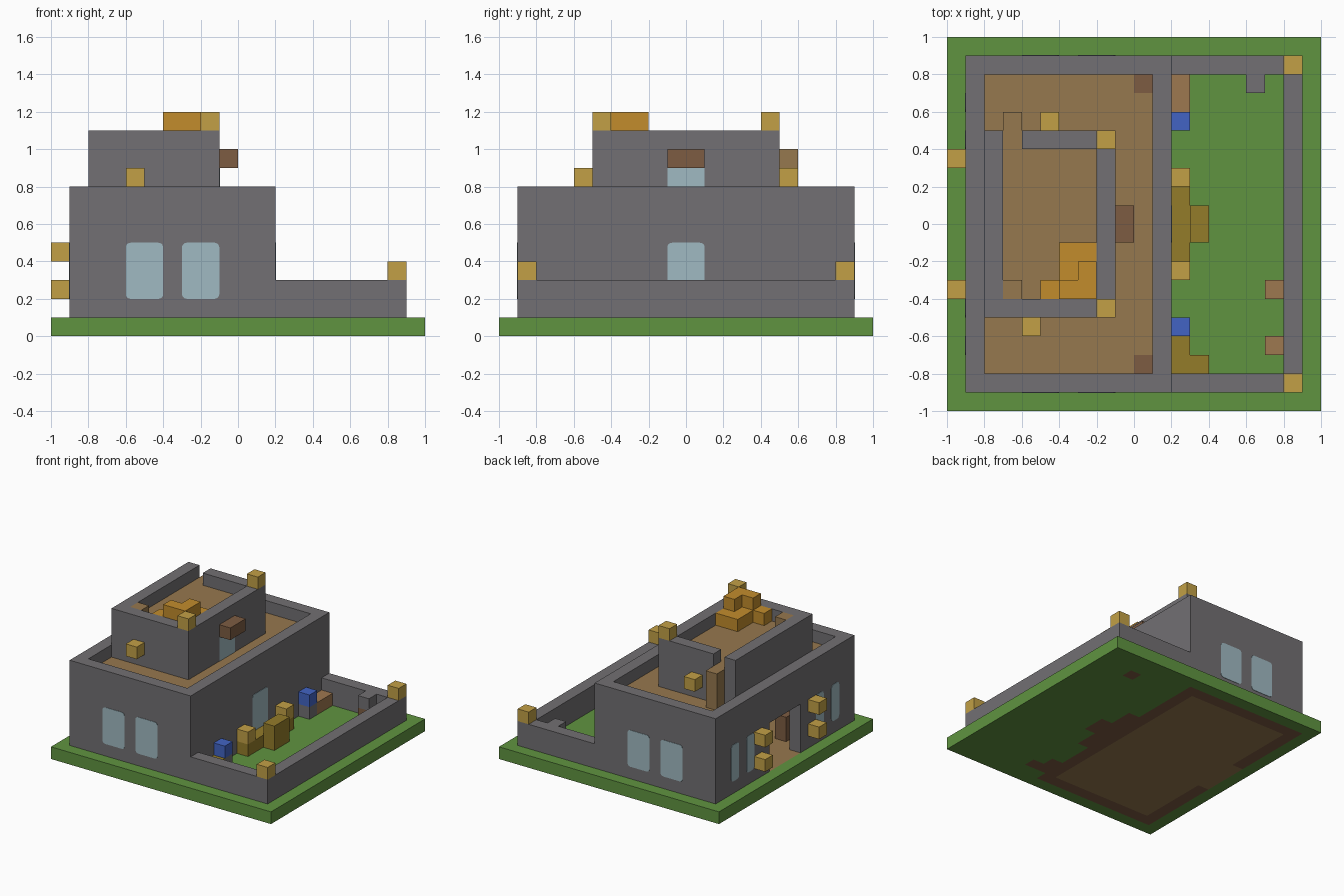
import bpy, bmesh

cube = bpy.data.objects.get("Cube")
if cube:
    bpy.data.objects.remove(cube, do_unlink=True)


def material(name, rgb):
    linear = [(c / 255 / 12.92) if c < 11 else ((c / 255 + 0.055) / 1.055) ** 2.4 for c in rgb]
    m = bpy.data.materials.new(name)
    m.use_nodes = True
    m.diffuse_color = (*linear, 1)
    m.node_tree.nodes["Principled BSDF"].inputs["Base Color"].default_value = (*linear, 1)
    return m


GRASS = material("grass green", (96, 148, 64))
STONE = material("stone grey", (114, 112, 115))
PLANK = material("plank brown", (150, 120, 78))
DARK = material("dark brown", (125, 92, 66))
LAMP = material("lamp gold", (194, 160, 70))
STRAW = material("straw orange", (194, 140, 44))
OLIVE = material("hay olive", (148, 124, 42))
GLASS = material("pale glass", (160, 186, 194))
BLUE = material("blue", (66, 100, 196))
TAN = material("tan wood", (158, 120, 80))


def finish(name, bm, *mats):
    bmesh.ops.recalc_face_normals(bm, faces=bm.faces)
    mesh = bpy.data.meshes.new(name)
    bm.to_mesh(mesh)
    bm.free()
    for m in mats:
        mesh.materials.append(m)
    ob = bpy.data.objects.new(name, mesh)
    bpy.context.collection.objects.link(ob)


def box(name, mat, x, y, z, round_axis=None):
    """Box from (min, max) ranges; round_axis rounds the edges along that axis."""
    bm = bmesh.new()
    bmesh.ops.create_cube(bm, size=1)
    for v in bm.verts:
        v.co = [a + (b - a) * (c + 0.5) for (a, b), c in zip((x, y, z), v.co)]
    if round_axis is not None:
        edges = [e for e in bm.edges
                 if abs((e.verts[0].co - e.verts[1].co).normalized()[round_axis]) > 0.9]
        bmesh.ops.bevel(bm, geom=edges, offset=0.025, segments=3, profile=0.5, affect='EDGES')
    finish(name, bm, mat)


def block(name, mat, x, y, z):
    """Single cube given by its lowest corner."""
    box(name, mat, (x, x + 0.1), (y, y + 0.1), (z, z + 0.1))


# Ground slab: plank floor inside the house, dark soil under walls and props
def inside(x, y):
    return (-0.8 < x < 0.1 and abs(y) < 0.8) or (-0.9 < x < -0.8 and abs(y) < 0.2)


def soil(x, y):
    house = -0.9 < x < 0.2 and abs(y) < 0.9
    hay = 0.2 < x < 0.3 and (abs(y) < 0.3 or -0.8 < y < -0.6)
    hay_front = 0.3 < x < 0.4 and (abs(y) < 0.1 or -0.8 < y < -0.7)
    post = 0.6 < x < 0.7 and 0.7 < y < 0.8
    return house or hay or hay_front or post


bm = bmesh.new()
bmesh.ops.create_grid(bm, x_segments=20, y_segments=20, size=1)
top = bmesh.ops.extrude_face_region(bm, geom=bm.faces[:])["geom"]
bmesh.ops.translate(bm, vec=(0, 0, 0.1), verts=[g for g in top if isinstance(g, bmesh.types.BMVert)])
for f in bm.faces:
    c = f.calc_center_median()
    if 0.01 < c.z < 0.09:
        continue
    if inside(c.x, c.y):
        f.material_index = 1
    elif c.z < 0.01 and soil(c.x, c.y):
        f.material_index = 2
finish("ground", bm, GRASS, PLANK, DARK)

# House walls
for side, y in (("front", (-0.9, -0.8)), ("back", (0.8, 0.9))):
    box(side + "_wall", STONE, (-0.9, 0.2), y, (0.1, 0.8))
    box("yard_" + side + "_wall", STONE, (0.2, 0.9), y, (0.1, 0.3))
box("yard_wall", STONE, (0.1, 0.2), (-0.8, 0.8), (0.1, 0.8))
box("yard_outer_wall", STONE, (0.8, 0.9), (-0.8, 0.8), (0.1, 0.3))
for y in ((-0.8, -0.2), (0.2, 0.8)):
    box("door_side_wall", STONE, (-0.9, -0.8), y, (0.1, 0.8))
box("door_lintel", STONE, (-0.9, -0.8), (-0.2, 0.2), (0.5, 0.8))
box("lower_roof", PLANK, (-0.8, 0.1), (-0.8, 0.8), (0.6, 0.7))
for y in (-0.8, 0.7):
    box("corner_pillar", DARK, (0, 0.1), (y, y + 0.1), (0.1, 0.703))
box("indoor_chest", DARK, (-0.7, -0.6), (-0.4, -0.3), (0.1, 0.3))

# Upper storey, with a gap in the parapet above the ladder
box("upper_left_wall", STONE, (-0.8, -0.7), (-0.5, 0.5), (0.7, 1.1))
box("upper_front_wall", STONE, (-0.7, -0.1), (-0.5, -0.4), (0.7, 1.1))
box("upper_back_wall", STONE, (-0.6, -0.1), (0.4, 0.5), (0.7, 1.1))
box("upper_yard_wall", STONE, (-0.2, -0.1), (-0.4, 0.4), (0.7, 1.1))
box("ladder_wall", STONE, (-0.7, -0.6), (0.4, 0.5), (0.7, 0.9))
box("upper_roof", PLANK, (-0.7, -0.2), (-0.4, 0.4), (0.9, 1.0))
box("ladder_landing", PLANK, (-0.7, -0.6), (0.4, 0.5), (0.9, 1.0))
box("ladder", PLANK, (-0.7, -0.6), (0.5, 0.6), (0.7, 1.0))
block("roof_crate", PLANK, -0.7, -0.4, 1.0)
box("awning", DARK, (-0.1, 0), (-0.1, 0.1), (0.9, 1.0))

# Windows, running just through the walls
E = 0.003
for x in ((-0.6, -0.4), (-0.3, -0.1)):
    for y in (-0.9, 0.8):
        box("window", GLASS, x, (y - E, y + 0.1 + E), (0.2, 0.5), 1)
for y in (-0.7, -0.5, 0.4, 0.6):
    box("narrow_window", GLASS, (-0.9 - E, -0.8 + E), (y, y + 0.1), (0.2, 0.5), 0)
box("yard_window", GLASS, (0.1 - E, 0.2 + E), (-0.1, 0.1), (0.2, 0.5), 0)
box("upper_window", GLASS, (-0.2 - E, -0.1 + E), (-0.1, 0.1), (0.7, 0.9))

# Lamps
for y in (-0.4, 0.3):
    for z in (0.2, 0.4):
        block("door_lamp", LAMP, -1.0, y, z)
for y in (-0.9, 0.8):
    block("yard_corner_lamp", LAMP, 0.8, y, 0.3)
for y in (-0.5, 0.4):
    block("roof_corner_lamp", LAMP, -0.2, y, 1.1)
block("upper_front_lamp", LAMP, -0.6, -0.6, 0.8)
block("upper_back_lamp", LAMP, -0.5, 0.5, 0.8)

# Straw pile on the upper roof
box("straw_base", STRAW, (-0.4, -0.2), (-0.4, -0.1), (1.0, 1.1))
block("straw_side", STRAW, -0.5, -0.4, 1.0)
box("straw_top", STRAW, (-0.4, -0.2), (-0.4, -0.3), (1.1, 1.2))
block("straw_top_side", STRAW, -0.3, -0.3, 1.1)

# Yard: hay bales, lamps on bales, blue stands, benches and a post
box("hay_row", OLIVE, (0.2, 0.3), (-0.3, 0.3), (0.1, 0.2))
box("hay_stack", OLIVE, (0.3, 0.4), (-0.1, 0.1), (0.1, 0.3))
box("hay_corner", OLIVE, (0.2, 0.3), (-0.8, -0.6), (0.1, 0.2))
block("hay_corner_front", OLIVE, 0.3, -0.8, 0.1)
for y in (-0.3, 0.2):
    block("hay_lamp", LAMP, 0.2, y, 0.2)
for y in (-0.6, 0.5):
    block("stand", STONE, 0.2, y, 0.1)
    block("blue_block", BLUE, 0.2, y, 0.2)
box("bench", TAN, (0.2, 0.3), (0.6, 0.8), (0.1, 0.2))
for y in (-0.7, -0.4):
    block("stool", TAN, 0.7, y, 0.1)
block("post_base", DARK, 0.6, 0.7, 0.1)
block("post_top", STONE, 0.6, 0.7, 0.2)
